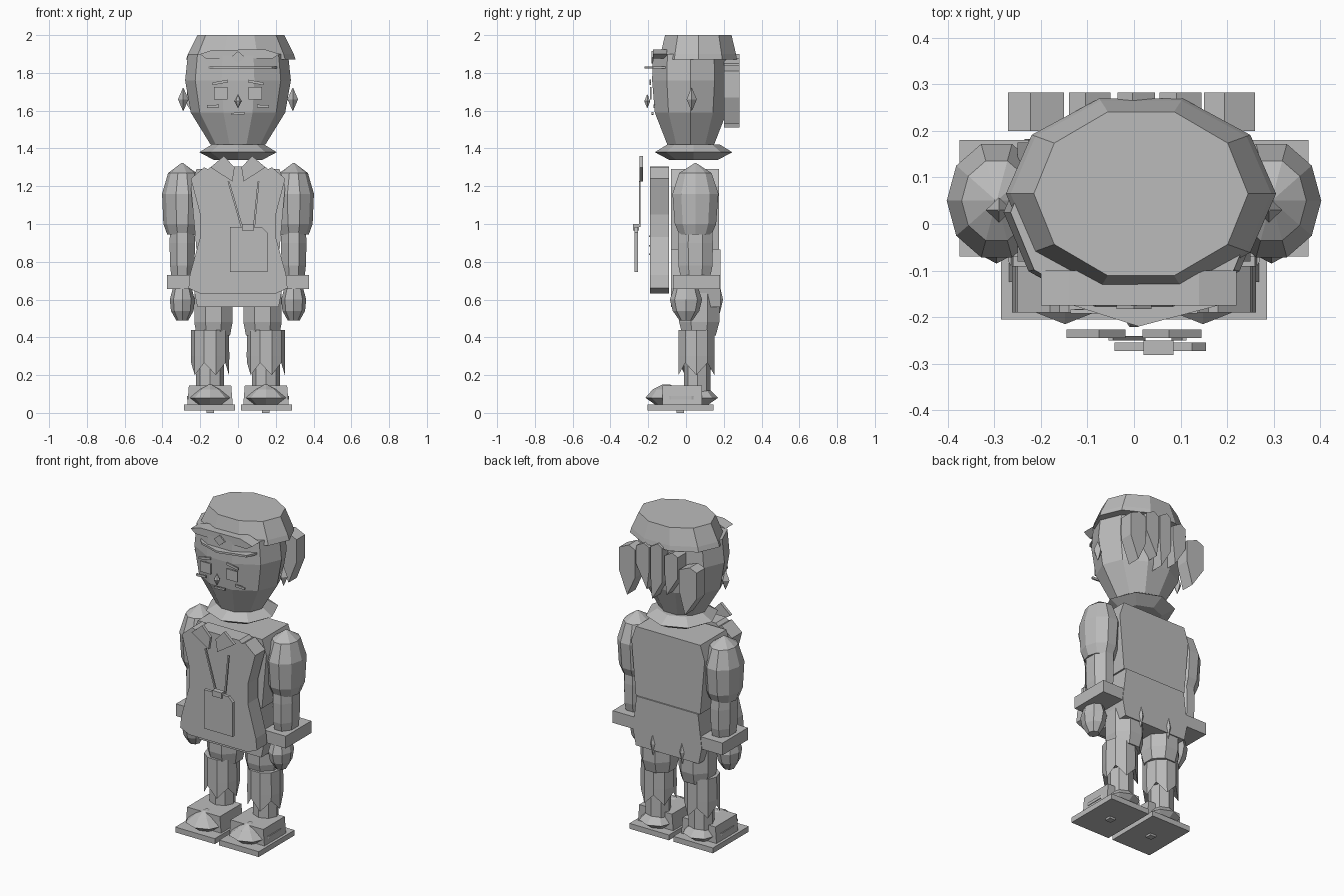
import bpy, bmesh, math, random

random.seed(3)
grey = bpy.data.materials.new("plain_grey")
grey.diffuse_color = (0.5, 0.5, 0.5, 1)


def finish(name, bm):
    bmesh.ops.recalc_face_normals(bm, faces=bm.faces[:])
    me = bpy.data.meshes.new(name)
    bm.to_mesh(me)
    bm.free()
    me.materials.append(grey)
    ob = bpy.data.objects.new(name, me)
    bpy.context.collection.objects.link(ob)
    return ob


def loft(name, rings, cx=0, cy=0, n=8, phase=0.0, jag=0.0):
    """Stack of elliptical rings (z, rx, ry), capped; jag makes the lowest ring zigzag."""
    bm = bmesh.new()
    loops = []
    for k, (z, rx, ry) in enumerate(rings):
        loop = []
        for i in range(n):
            a = 2 * math.pi * (i + phase) / n
            dz = jag * (i % 2) if k == 0 else 0
            loop.append(bm.verts.new((cx + rx * math.cos(a), cy + ry * math.sin(a), z + dz)))
        loops.append(loop)
    for lo, hi in zip(loops, loops[1:]):
        for i in range(n):
            j = (i + 1) % n
            bm.faces.new((lo[i], lo[j], hi[j], hi[i]))
    bm.faces.new(loops[0])
    bm.faces.new(loops[-1])
    return finish(name, bm)


def prism(name, pts, a, b, axis="y"):
    """Outline in xz extruded along y, or in xy extruded along z."""
    put = (lambda p, d: (p[0], d, p[1])) if axis == "y" else (lambda p, d: (p[0], p[1], d))
    bm = bmesh.new()
    f = [bm.verts.new(put(p, a)) for p in pts]
    g = [bm.verts.new(put(p, b)) for p in pts]
    bm.faces.new(f)
    bm.faces.new(g)
    for i in range(len(pts)):
        j = (i + 1) % len(pts)
        bm.faces.new((f[i], f[j], g[j], g[i]))
    return finish(name, bm)


def box(name, x0, x1, y0, y1, z0, z1):
    return prism(name, [(x0, z0), (x1, z0), (x1, z1), (x0, z1)], y0, y1)


def bar(name, p, q, w, y0, y1):
    """Thin straight strip between two xz points."""
    dx, dz = q[0] - p[0], q[1] - p[1]
    l = math.hypot(dx, dz)
    nx, nz = -dz / l * w / 2, dx / l * w / 2
    return prism(name, [(p[0] + nx, p[1] + nz), (q[0] + nx, q[1] + nz),
                        (q[0] - nx, q[1] - nz), (p[0] - nx, p[1] - nz)], y0, y1)


def gem(name, x, y, z, rx, ry, rz, n=4):
    return loft(name, [(z - rz, .002, .002), (z, rx, ry), (z + rz, .002, .002)], x, y, n)


def mirrored(half):
    return half + [(-x, z) for x, z in reversed(half)]


# Head, cap and neck collar
loft("head", [(1.42, .145, .13), (1.59, .25, .2), (1.76, .28, .215), (1.9, .265, .21)], 0, .025, 10)
loft("cap", [(1.87, .29, .215), (1.9, .28, .21), (2.0, .23, .185)], .015, .065, 10)
loft("neck_collar", [(1.34, .13, .13), (1.38, .205, .205), (1.42, .14, .14)], 0, .04, 8)

# Fringe strips, brim and cap badge
brim = [(-.2, -.06), (-.15, -.15), (-.13, -.175), (.01, -.22), (.18, -.175), (.2, -.13), (.22, -.06)]
prism("brim", brim, 1.822, 1.834, "z")
prism("cap_band", [(-.2, 1.9), (-.17, 1.875), (.18, 1.875), (.22, 1.9), (.14, 1.925), (-.14, 1.92)], -.175, -.1)
prism("cap_badge", [(0, 1.85), (.038, 1.882), (0, 1.915), (-.038, 1.882)], -.183, -.174)

# Hair tufts at the back
for x, w, z0, z1, lean in ((.205, .055, 1.53, 1.84, .0), (.1, .045, 1.6, 1.88, -.03),
                           (.005, .04, 1.55, 1.9, .03), (-.095, .045, 1.6, 1.87, .03),
                           (-.21, .06, 1.51, 1.81, .02)):
    prism("hair_tuft", [(x - w, z1 - .02), (x - w * .2, z1), (x + w, z1 - .03), (x + w, z0 + .14),
                        (x + lean, z0), (x - w, z0 + .12)], .2, .282)

# Face
gem("nose", 0, -.205, 1.65, .02, .018, .035, 6)
bar("mouth", (-.035, 1.582), (.035, 1.587), .012, -.182, -.172)
for s in (-1, 1):
    gem("ear", s * .29, .03, 1.66, .028, .027, .06)
    box("eye", s * .055, s * .128, -.19, -.182, 1.66, 1.725)
    bar("eyebrow", (s * .055, 1.757), (s * .135, 1.742), .014, -.192, -.184)
    bar("cheek_mark", (s * .1, 1.625), (s * .165, 1.622), .014, -.172, -.163)

# Torso: upper block and skirted lower block
prism("upper_torso", mirrored([(.22, .865), (.25, 1.2), (.22, 1.29)]), -.08, .175)
prism("lower_torso", mirrored([(.215, .56), (.235, .66), (.21, .865)]), -.08, .183)

# Vest front
prism("vest_front", mirrored([(.2, .632), (.262, .66), (.255, .73), (.2, .93), (.2, 1.05),
                              (.25, 1.24), (.18, 1.3), (.16, 1.29), (.14, 1.305)]), -.19, -.09)

# Collar flaps, lanyard and badge hanging in front
for s in (-1, 1):
    prism("collar_flap", [(s * .075, 1.36), (s * .145, 1.3), (s * .03, 1.225), (s * .018, 1.3)], -.245, -.227)
bar("left_strap", (-.05, 1.225), (.02, .985), .01, -.25, -.24)
bar("right_strap", (.108, 1.225), (.085, .985), .01, -.25, -.24)
prism("badge", [(-.042, .745), (.155, .745), (.155, .955), (.125, .985), (-.042, .985)], -.273, -.254)
box("badge_clip", .02, .085, -.281, -.25, .965, 1.0)
for z in (.935, .885, .84):
    box("vest_button", -.065, -.045, -.196, -.185, z - .005, z + .005)

for s in (-1, 1):
    ax, lx = s * .295, s * .148
    # Arm
    loft("upper_arm", [(.945, .08, .09), (1.0, .1, .115), (1.16, .107, .128), (1.27, .075, .09),
                       (1.322, .005, .005)], ax, .05, 10)
    loft("forearm", [(.7, .06, .08), (.78, .07, .098), (.9, .073, .1), (.97, .07, .095)], ax, .05, 8, .5)
    box("cuff", ax - .08, ax + .08, -.07, .18, .655, .73)
    loft("hand", [(.49, .032, .035), (.54, .06, .07), (.6, .066, .085), (.66, .05, .065)], ax, .0, 8)
    # Leg
    loft("thigh", [(.41, .095, .095), (.48, .11, .115), (.635, .108, .115)], s * .13, .07, 8, .5)
    loft("trouser_leg", [(.2, .1, .1), (.3, .102, .1), (.44, .1, .1)], lx, .055, 10, 0, .065)
    loft("ankle", [(.1, .075, .07), (.3, .075, .07)], lx, .06, 8)
    # Shoe
    box("sole", s * .015, s * .285, -.205, .145, .012, .045)
    box("sole_stud", lx - .02, lx + .02, -.05, -.01, 0, .013)
    prism("shoe_upper", [(lx - .12, .045), (lx + .12, .045), (lx + .112, .145), (lx - .112, .145)], -.125, .085)
    loft("toe_cap", [(.045, .07, .06), (.08, .115, .11), (.125, .06, .07), (.15, .01, .02)], lx, -.105, 8)
    loft("heel_cap", [(.045, .07, .06), (.08, .105, .11), (.13, .06, .06)], lx, .06, 8)
    prism("shoe_stripe", [(lx + s * .11, -.1), (lx + s * .122, -.08), (lx + s * .122, .03),
                          (lx + s * .11, .055)], .072, .09, "z")
    # Pointed belt loop on the back hem
    gem("back_loop", s * .1, .178, .6, .022, .018, .07)
